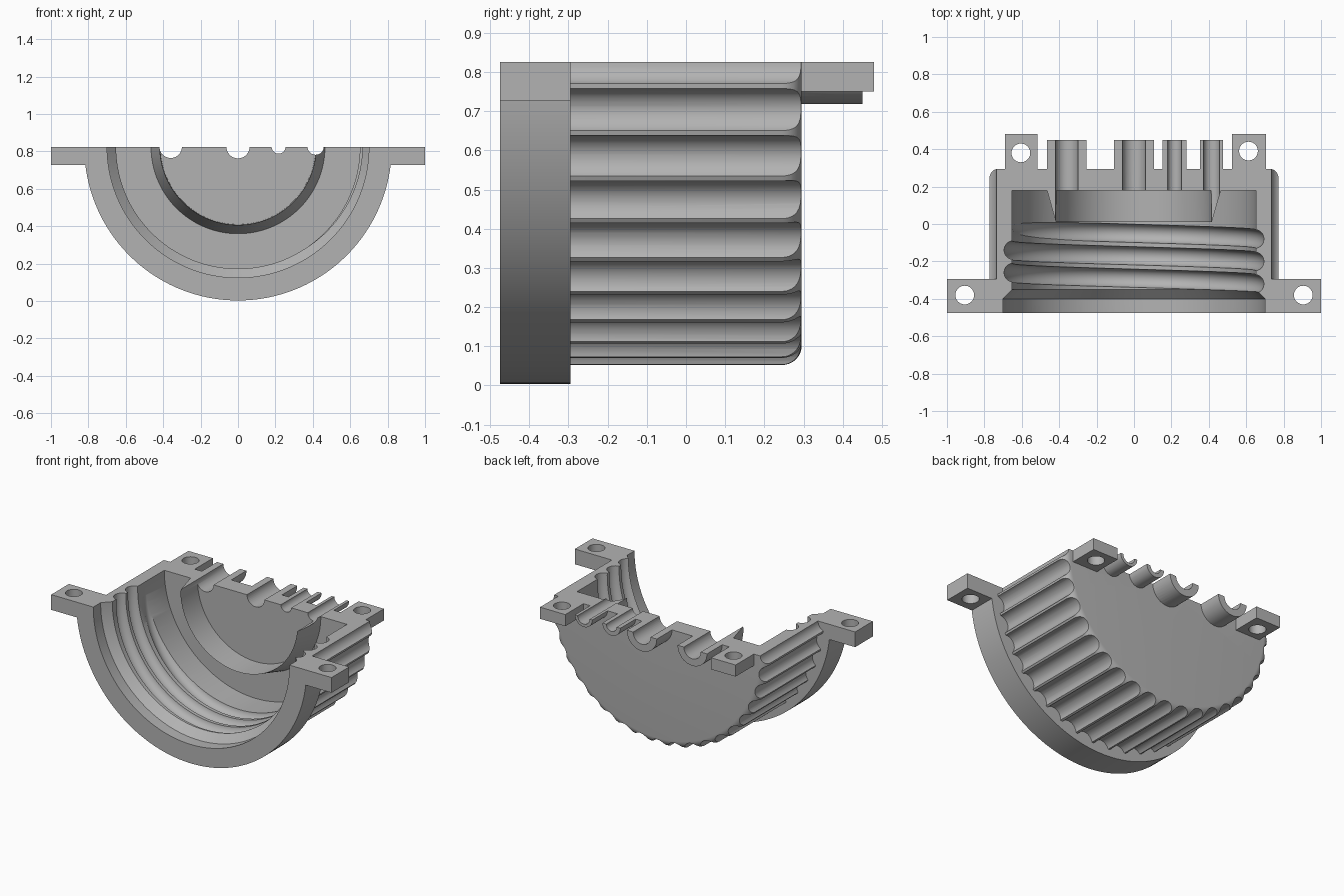
import bpy, bmesh, math
from mathutils import Matrix, Vector

AXIS_Z = 0.825   # height of the turning axis and of the split face
FRONT, STEP, BACK = -0.475, -0.295, 0.295

cube = bpy.data.objects.get("Cube")
if cube:
    bpy.data.objects.remove(cube, do_unlink=True)

grey = bpy.data.materials.new("plain grey")
grey.use_nodes = True
colour = (0.45, 0.45, 0.45, 1)
grey.diffuse_color = colour
grey.node_tree.nodes["Principled BSDF"].inputs["Base Color"].default_value = colour


def finish(bm, name):
    bmesh.ops.recalc_face_normals(bm, faces=bm.faces)
    mesh = bpy.data.meshes.new(name)
    bm.to_mesh(mesh)
    bm.free()
    mesh.materials.append(grey)
    obj = bpy.data.objects.new(name, mesh)
    bpy.context.collection.objects.link(obj)
    return obj


def lathe(name, profile, steps=144):
    """Turn (radius, y) points about the main axis."""
    bm = bmesh.new()
    verts = [bm.verts.new((r, y, 0)) for r, y in profile]
    edges = [bm.edges.new(pair) for pair in zip(verts, verts[1:])]
    bmesh.ops.rotate(bm, verts=bm.verts, matrix=Matrix.Rotation(math.pi / steps, 3, 'Y'))
    bmesh.ops.spin(bm, geom=verts + edges, cent=(0, 0, 0), axis=(0, 1, 0),
                   angle=math.tau, steps=steps)
    bmesh.ops.remove_doubles(bm, verts=bm.verts, dist=1e-5)
    bmesh.ops.translate(bm, verts=bm.verts, vec=(0, 0, AXIS_Z))
    return finish(bm, name)


def box(name, x, y, z):
    bm = bmesh.new()
    bmesh.ops.create_cube(bm, size=1)
    for v in bm.verts:
        v.co = [(a + b) / 2 + c * (b - a) for c, (a, b) in zip(v.co, (x, y, z))]
    return finish(bm, name)


def rod(name, centre, radius, length, along_y=True, segments=40):
    bm = bmesh.new()
    bmesh.ops.create_cone(bm, cap_ends=True, segments=segments, radius1=radius,
                          radius2=radius, depth=length)
    turn = Matrix.Rotation(math.pi / 2, 4, 'X') if along_y else Matrix()
    bm.transform(Matrix.Translation(centre) @ turn)
    return finish(bm, name)


def helix(name):
    """Round thread cutter that runs in from the left wall towards the mouth."""
    bm = bmesh.new()
    rings, turns, per_turn, sides = [], 2.6, 96, 20
    for i in range(int(turns * per_turn) + 1):
        a = math.pi + math.tau * i / per_turn
        y = -0.02 - 0.12 * i / per_turn
        r = 0.60 + 0.045 * min(1, i / 20)
        out = Vector((math.cos(a), 0, math.sin(a)))
        centre = out * r + Vector((0, y, AXIS_Z))
        ring = []
        for k in range(sides):
            b = math.tau * k / sides
            ring.append(bm.verts.new(centre + 0.05 * (out * math.cos(b) + Vector((0, math.sin(b), 0)))))
        rings.append(ring)
    for p, q in zip(rings, rings[1:]):
        for k in range(sides):
            n = (k + 1) % sides
            bm.faces.new((p[k], p[n], q[n], q[k]))
    bm.faces.new(rings[0])
    bm.faces.new(rings[-1])
    return finish(bm, name)


def combine(target, tools, operation):
    for tool in tools:
        mod = target.modifiers.new(tool.name, 'BOOLEAN')
        mod.operation, mod.solver, mod.object = operation, 'EXACT', tool
    bpy.context.view_layer.update()
    result = bpy.data.meshes.new_from_object(
        target.evaluated_get(bpy.context.evaluated_depsgraph_get()))
    target.modifiers.clear()
    target.data = result
    for tool in tools:
        bpy.data.objects.remove(tool, do_unlink=True)


# Fluted barrel with a rounded back edge
fillet = [(0.725 + 0.05 * math.cos(a), BACK - 0.05 + 0.05 * math.sin(a))
          for a in (math.radians(d) for d in range(0, 91, 10))]
shell = lathe("fluted_half_shell", [(0, -0.4), (0.775, -0.4)] + fillet + [(0, BACK)])
flutes = []
for i in range(21):
    a = math.pi + math.radians(9 * i)
    flutes.append(rod("flute", (0.793 * math.cos(a), 0, AXIS_Z + 0.793 * math.sin(a)),
                      0.058, 1, segments=32))
combine(shell, flutes, 'DIFFERENCE')

# Collar, bolt ears and cable tubes
cables = [(-0.36, 0.105, 0.06), (0, 0.107, 0.062), (0.217, 0.064, 0.037), (0.415, 0.062, 0.043)]
added = [lathe("collar", [(0, FRONT), (0.822, FRONT), (0.822, STEP), (0, STEP)])]
for s in (-1, 1):
    added.append(box("front_ear", sorted((s * 0.72, s)), (FRONT, STEP), (0.727, 0.9)))
added.append(box("back_ear_right", (-0.69, -0.515), (0.2, 0.48), (0.75, 0.9)))
added.append(box("back_ear_left", (0.525, 0.705), (0.2, 0.48), (0.75, 0.9)))
for x, outer, inner in cables:
    added.append(rod("cable_tube", (x, 0.335, AXIS_Z), outer, 0.23))
combine(shell, added, 'UNION')

# Hollow with a tapered sealing lip and a flared mouth, thread, channels, bolt holes
cuts = [lathe("hollow", [(0, 0.18), (0.415, 0.18), (0.418, 0.01), (0.465, 0.18), (0.652, 0.18),
                         (0.652, -0.35), (0.70, -0.40), (0.70, -0.6), (0, -0.6)])]
cuts.append(helix("thread"))
for x, outer, inner in cables:
    cuts.append(rod("cable_channel", (x, 0.3, AXIS_Z), inner, 0.62))
for x, y in ((-0.905, -0.38), (0.905, -0.38), (-0.605, 0.38), (0.612, 0.39)):
    cuts.append(rod("bolt_hole", (x, y, 0.8), 0.05, 0.5, along_y=False))
cuts.append(box("upper_half", (-2, 2), (-2, 2), (AXIS_Z, 3)))
combine(shell, cuts, 'DIFFERENCE')

# Smooth curves, crisp edges
bpy.ops.object.select_all(action='DESELECT')
shell.select_set(True)
bpy.context.view_layer.objects.active = shell
bpy.ops.object.shade_smooth_by_angle(angle=math.radians(30))
